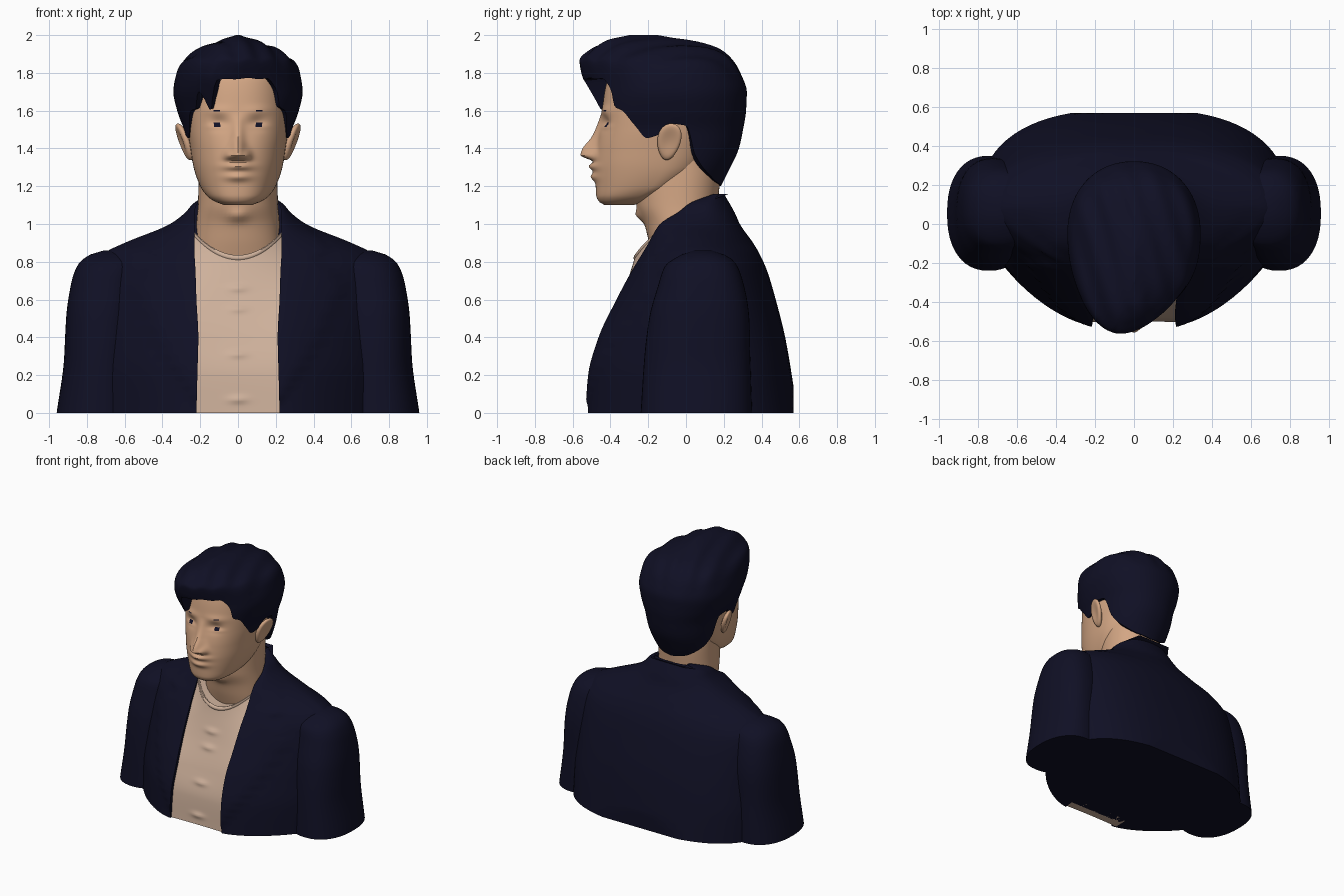
import bpy, bmesh, math
from math import sin, cos, pi, exp, radians

if "Cube" in bpy.data.objects:
    bpy.data.objects.remove(bpy.data.objects["Cube"])


def material(name, rgb):
    m = bpy.data.materials.new(name)
    m.diffuse_color = (*rgb, 1)
    m.use_nodes = True
    m.node_tree.nodes["Principled BSDF"].inputs["Base Color"].default_value = m.diffuse_color
    return m


NAVY = material("dark navy", (0.005, 0.005, 0.018))
SKIN = material("skin tan", (0.65, 0.38, 0.23))
SHIRT = material("shirt beige", (0.62, 0.44, 0.33))


def curve(table, z):
    """Monotone smooth interpolation of table rows (key, v1, v2, ...)."""
    n = len(table)
    z = min(max(z, table[0][0]), table[-1][0])
    i = max(k for k in range(n - 1) if table[k][0] <= z)
    h = table[i + 1][0] - table[i][0]
    t = (z - table[i][0]) / h
    out = []
    for c in range(1, len(table[0])):
        d = [(table[k + 1][c] - table[k][c]) / (table[k + 1][0] - table[k][0]) for k in range(n - 1)]

        def slope(k):
            if k == 0:
                return d[0]
            if k == n - 1:
                return d[-1]
            a, b = d[k - 1], d[k]
            return 2 * a * b / (a + b) if a * b > 0 else 0
        a, b = table[i][c], table[i + 1][c]
        out.append(a * (1 + 2 * t) * (1 - t) ** 2 + slope(i) * h * t * (1 - t) ** 2
                   + b * t * t * (3 - 2 * t) + slope(i + 1) * h * t * t * (t - 1))
    return out


def sup(c, p):
    return math.copysign(abs(c) ** (2 / p), c)


def step(a, b, v):
    t = min(max((v - a) / (b - a), 0), 1)
    return t * t * (3 - 2 * t)


def bump(v, centre, width):
    return exp(-((v - centre) / width) ** 2)


def loft(name, rings, mats, closed=True, bottom=False, top=False, rule=None):
    """Skin a list of equal point rows into one smooth object."""
    bm = bmesh.new()
    rows = [[bm.verts.new(p) for p in r] for r in rings]
    n = len(rows[0])
    for a, b in zip(rows, rows[1:]):
        for i in range(n if closed else n - 1):
            j = (i + 1) % n
            bm.faces.new((a[i], a[j], b[j], b[i]))
    if bottom:
        bm.faces.new(rows[0][::-1])
    if top:
        bm.faces.new(rows[-1])
    bmesh.ops.recalc_face_normals(bm, faces=bm.faces[:])
    if rule:
        for f in bm.faces:
            f.material_index = rule(f.calc_center_median())
    return finish(name, bm, mats)


def finish(name, bm, mats):
    me = bpy.data.meshes.new(name)
    bm.to_mesh(me)
    bm.free()
    for m in mats:
        me.materials.append(m)
    ob = bpy.data.objects.new(name, me)
    bpy.context.collection.objects.link(ob)
    bpy.ops.object.select_all(action='DESELECT')
    ob.select_set(True)
    bpy.context.view_layer.objects.active = ob
    bpy.ops.object.shade_smooth_by_angle(angle=radians(40))
    return ob


def oval(z, rx, yf, yc, yb, p, n):
    pts = []
    for k in range(n):
        a = 2 * pi * k / n
        c = cos(a)
        pts.append((rx * sup(sin(a), p), yc + (yf - yc if c > 0 else yc - yb) * sup(c, p), z))
    return pts


def span(a, b, n):
    return [a + (b - a) * i / (n - 1) for i in range(n)]


# jacket body: z, opening x, half width, front y, middle y, back y, front and back roundness
JACKET = [(0, .22, .80, -.52, .05, .59, 1.5, 2.6), (.2, .215, .80, -.505, .05, .56, 1.5, 2.6),
          (.4, .21, .79, -.45, .06, .525, 1.5, 2.5), (.6, .22, .78, -.355, .07, .475, 1.5, 2.4),
          (.75, .225, .77, -.275, .08, .43, 1.5, 2.2), (.85, .23, .70, -.215, .08, .385, 1.5, 2),
          (.9, .23, .60, -.185, .09, .355, 1.45, 1.8), (1.0, .23, .36, -.125, .09, .285, 1.6, 2),
          (1.06, .23, .28, -.04, .09, .258, 1.8, 2), (1.11, .215, .235, .02, .1, .23, 2, 2),
          (1.16, .13, .15, .15, .16, .20, 2, 2)]
LAPEL = [(0, .2), (.05, .22), (.35, .41), (.6, .53), (.66, .55), (.74, .5), (.82, .41), (.86, .47), (1.0, .36), (1.16, .3)]
rings = []
for z in span(0, 1.16, 80):
    xe, w, yf, yc, yb, pf, pb = curve(JACKET, z)
    edge = curve(LAPEL, z)[0]
    half = [(xe + .01, yf + .08)]
    for k in range(41):
        a = pi * k / 40
        if k <= 20:
            x, y = xe + (w - xe) * sup(sin(a), pf), yc + (yf - yc) * sup(max(cos(a), 0), pf)
            y -= .013 * (1 - step(edge - .012, edge + .012, x)) * (1 - step(1.0, 1.1, z))
        else:
            x, y = w * sup(max(sin(a), 0), pb), min(.57, yc + (yb - yc) * sup(-cos(a), pb))
        half.append((x, y))
    rings.append([(x, y, z) for x, y in half] + [(-x, y, z) for x, y in half[-2::-1]])
loft("jacket_body", rings, [NAVY], bottom=True)

# sleeves: z, centre x, half width, centre y, half depth
SLEEVE = [(0, .745, .215, .055, .295), (.3, .73, .19, .06, .28), (.5, .72, .19, .07, .265),
          (.7, .70, .18, .08, .22), (.78, .68, .17, .08, .19), (.83, .66, .14, .09, .13), (.86, .65, .06, .09, .05)]
for side, label in ((1, "left"), (-1, "right")):
    rings = []
    for z in span(0, .86, 40):
        cx, rx, cy, ry = curve(SLEEVE, z)
        rings.append([(side * (cx + x), y, z) for x, y, _ in oval(z, rx, cy - ry, cy, cy + ry, 2.3, 48)])
    loft(label + "_sleeve", rings, [NAVY], bottom=True, top=True)

# shirt front with soft button folds
CHEST = [(0, -.5), (.2, -.485), (.4, -.425), (.6, -.345), (.7, -.31), (.8, -.278), (.95, -.24)]


def shirt_point(x, z):
    yf = curve(JACKET, z)[2] + .015
    y = yf + (curve(CHEST, z)[0] - yf) * (1 - (x / .25) ** 2)
    y -= sum(.012 * bump(z, c, .018) * bump(x, 0, .05) for c in (.07, .31, .55, .66))
    return x, y, z


def neckline(x):
    return .82 + .11 * (x / .22) ** 2


xs = span(-.25, .25, 41)
rows = [[(x, shirt_point(x, 0)[1] + .12, 0) for x in xs]]
rows += [[shirt_point(x, neckline(x) * t) for x in xs] for t in span(0, 1, 70)]
rows.append([(x * .9, shirt_point(x, neckline(x))[1] + .12, neckline(x)) for x in xs])
loft("shirt_front", rows, [SHIRT], closed=False)

# shirt neckband
rings = []
for x in xs:
    _, y, z = shirt_point(x, neckline(x))
    rings.append([(x, y + .008 + .014 * cos(a), z + .016 * sin(a)) for a in span(0, 2 * pi, 11)[:-1]])
loft("shirt_neckband", rings, [SHIRT], bottom=True, top=True)

# neck
NECK = [(.75, .23, -.15, .18), (.9, .225, -.195, .18), (1.0, .22, -.22, .17),
        (1.1, .212, -.262, .17), (1.25, .208, -.28, .18), (1.4, .2, -.2, .15)]
rings = []
for z in span(.75, 1.4, 40):
    rx, yf, yb = curve(NECK, z)
    rings.append([(x, y - (.025 * bump(z, 1.045, .03) * bump(x, 0, .05) if y < -.05 else 0), z)
                  for x, y, z in oval(z, rx, yf, -.03, yb, 2.1, 64)])
loft("neck", rings, [SKIN])

# head: z, half width, front y, middle y, back y
HEAD = [(1.10, .07, -.43, -.36, -.28), (1.12, .125, -.462, -.3, -.2), (1.15, .165, -.475, -.25, -.12),
        (1.2, .2, -.478, -.18, -.02), (1.3, .235, -.482, -.13, .1), (1.4, .252, -.475, -.12, .15),
        (1.5, .265, -.458, -.12, .2), (1.6, .27, -.445, -.12, .22), (1.75, .26, -.42, -.12, .22),
        (1.88, .17, -.32, -.12, .1), (1.92, .05, -.2, -.12, -.04)]
NOSE = [(1.1, 0, .05), (1.325, 0, .055), (1.365, .08, .048), (1.39, .076, .042), (1.46, .035, .032), (1.54, .012, .03), (1.6, 0, .04), (1.92, 0, .05)]


def face(x, y, z):
    if y > -.25:
        return x, y, z
    height, width = curve(NOSE, z)
    y -= height * bump(x, 0, width)
    y -= .022 * bump(z, 1.365, .028) * bump(abs(x), .05, .022)
    y -= .033 * bump(z, 1.305, .022) * bump(x, 0, .07) + .024 * bump(z, 1.25, .022) * bump(x, 0, .065)
    y += .022 * bump(z, 1.535, .035) * bump(abs(x), .1, .05)
    y -= .008 * bump(z, 1.515, .014) * bump(abs(x), .11, .045)
    y -= .008 * bump(z, 1.6, .025) * bump(abs(x), .11, .07)
    return x, y, z


def paint_eyes(c):
    u = abs(c.x)
    eye = abs(u - .11) < .02 and abs(c.z - 1.523) < .013
    brow = abs(u - .11) < .018 and abs(c.z - 1.597) < .004
    return 1 if c.y < -.3 and (eye or brow) else 0


rings = []
for z in span(1.10, 1.92, 110):
    rx, yf, yc, yb = curve(HEAD, z)
    rings.append([face(*p) for p in oval(z, rx, yf, yc, yb, 2.25, 180)])
loft("head", rings, [SKIN, NAVY], bottom=True, top=True, rule=paint_eyes)

# ears
for side, label in ((1, "left"), (-1, "right")):
    bm = bmesh.new()
    bmesh.ops.create_uvsphere(bm, u_segments=32, v_segments=24, radius=1)
    for v in bm.verts:
        x, y, z = v.co
        r2 = y * y + z * z
        x *= .35 + .9 * r2 if x > 0 else 1
        y *= 1 + .2 * z
        v.co = (side * (.284 + .03 * x + .033 * z + .015 * y), -.09 + .062 * y + .012 * z, 1.435 + .097 * z)
    bmesh.ops.recalc_face_normals(bm, faces=bm.faces[:])
    finish(label + "_ear", bm, [SKIN])

# hair: z, half width, front y, middle y, back y
HAIR = [(1.2, .2, -.3, -.05, .185), (1.3, .25, -.38, -.05, .235), (1.4, .272, -.45, -.05, .28),
        (1.5, .288, -.465, -.05, .302), (1.6, .322, -.48, -.05, .318), (1.7, .342, -.505, -.05, .322),
        (1.8, .325, -.54, -.05, .288), (1.86, .298, -.55, -.06, .25), (1.92, .215, -.50, -.1, .18),
        (1.97, .1, -.42, -.18, .02), (2.0, .01, -.3, -.22, -.15)]
# hairline height by angle from the front, shared sides plus a different fringe on each half
SIDES = [(49, 1.6), (60, 1.52), (69, 1.455), (77, 1.47), (86, 1.53), (97, 1.52), (106, 1.37),
         (123, 1.28), (150, 1.22), (180, 1.20)]
LINE = {1: [(0, 1.77), (25, 1.77), (34, 1.72), (41, 1.62)] + SIDES,
        -1: [(0, 1.77), (18, 1.76), (25, 1.6), (30, 1.66), (36, 1.7), (42, 1.61)] + SIDES}


def hair_point(a, z):
    w, yf, yc, yb = curve(HAIR, z)
    c = cos(a)
    x = w * sup(sin(a), 2.15)
    y = yc + (yf - yc if c > 0 else yc - yb) * sup(c, 2.15)
    y += .35 * x * max(c, 0) ** 2 * step(1.55, 1.8, z)
    wave = .007 * sin(45 * x + 14 * y) * step(1.7, 1.85, z)
    return x * (1 + wave), y, z + wave * (1 - step(1.95, 2.0, z))


columns = []
for k in range(180):
    a = -pi + 2 * pi * k / 180
    low = curve(LINE[1 if a >= 0 else -1], abs(math.degrees(a)))[0]
    col = [hair_point(a, low + (2.0 - low) * sin(t * pi / 2)) for t in span(0, 1, 45)]
    x, y, z = col[0]
    columns.append([(x * .8, -.05 + (y + .05) * .78, z + .01)] + col)
loft("hair", [list(r) for r in zip(*columns)], [NAVY], top=True)
